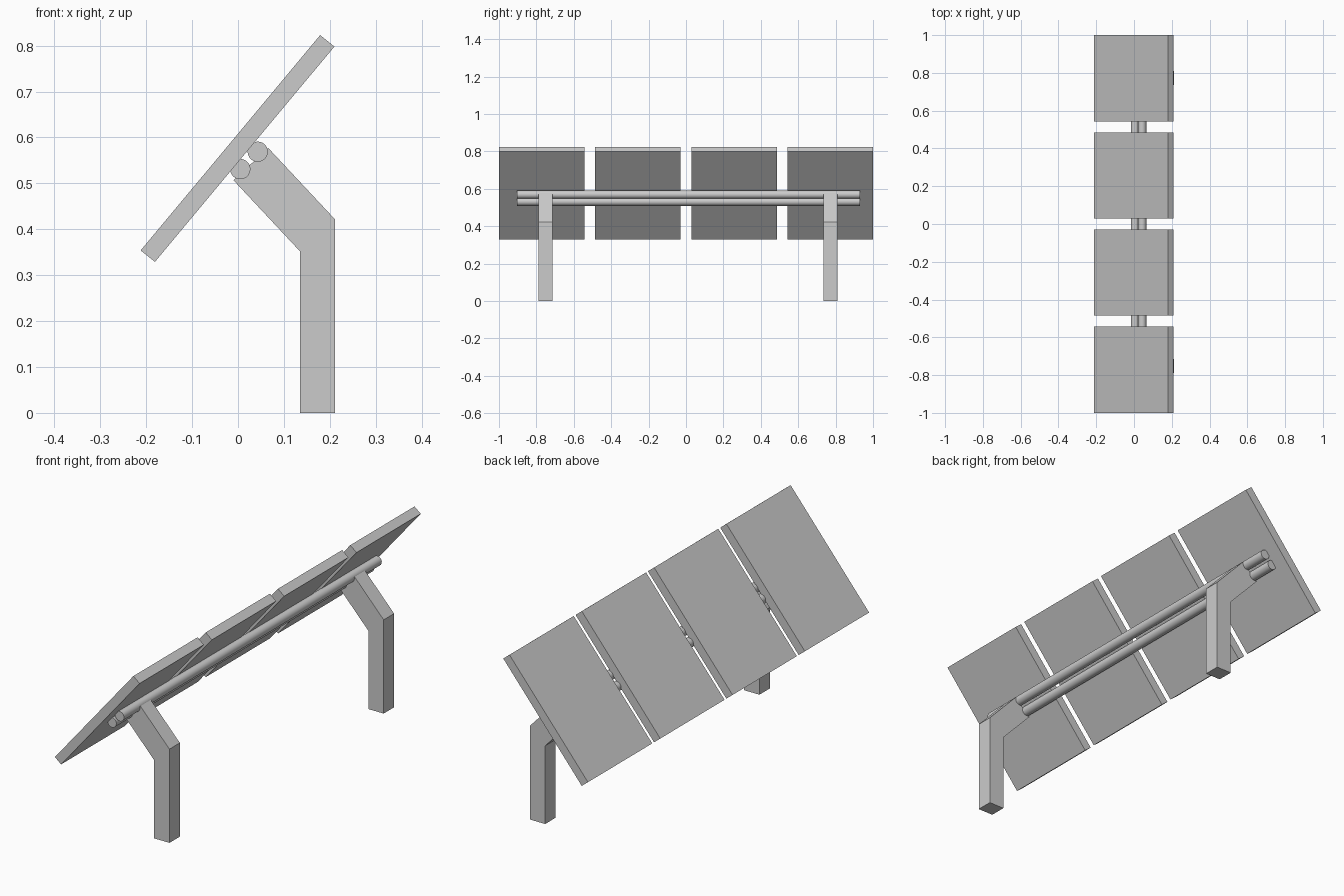
import bpy, math

if "Cube" in bpy.data.objects:
    bpy.data.objects.remove(bpy.data.objects["Cube"])

def extrude_y(name, profile, y0, y1):
    """Prism from an xz profile, stretched between y0 and y1."""
    n = len(profile)
    verts = [(x, y, z) for y in (y0, y1) for x, z in profile]
    faces = [tuple(range(n)), tuple(range(2 * n - 1, n - 1, -1))]
    faces += [(i, i + n, (i + 1) % n + n, (i + 1) % n) for i in range(n)]
    mesh = bpy.data.meshes.new(name)
    mesh.from_pydata(verts, [], faces)
    obj = bpy.data.objects.new(name, mesh)
    bpy.context.collection.objects.link(obj)
    return obj

# Four tilted panels
panel = [(-0.212, 0.354), (-0.181, 0.329), (0.210, 0.798), (0.179, 0.823)]
width = 0.457
pitch = (2 - width) / 3
for i in range(4):
    y = -1 + i * pitch
    extrude_y(f"panel_{i + 1}", panel, y, y + width)

# Two bent legs
leg = [(0.135, 0), (0.211, 0), (0.211, 0.422), (0.066, 0.577),
       (-0.010, 0.507), (0.135, 0.352)]
for name, y in (("front_leg", -0.752), ("back_leg", 0.772)):
    extrude_y(name, leg, y - 0.037, y + 0.037)

# Two round rails behind the panels
for name, x, z in (("upper_rail", 0.043, 0.569), ("lower_rail", 0.005, 0.531)):
    bpy.ops.mesh.primitive_cylinder_add(
        vertices=32, radius=0.022, depth=1.834,
        location=(x, 0.013, z), rotation=(math.pi / 2, 0, 0))
    bpy.context.object.name = name
    bpy.ops.object.shade_smooth_by_angle()
